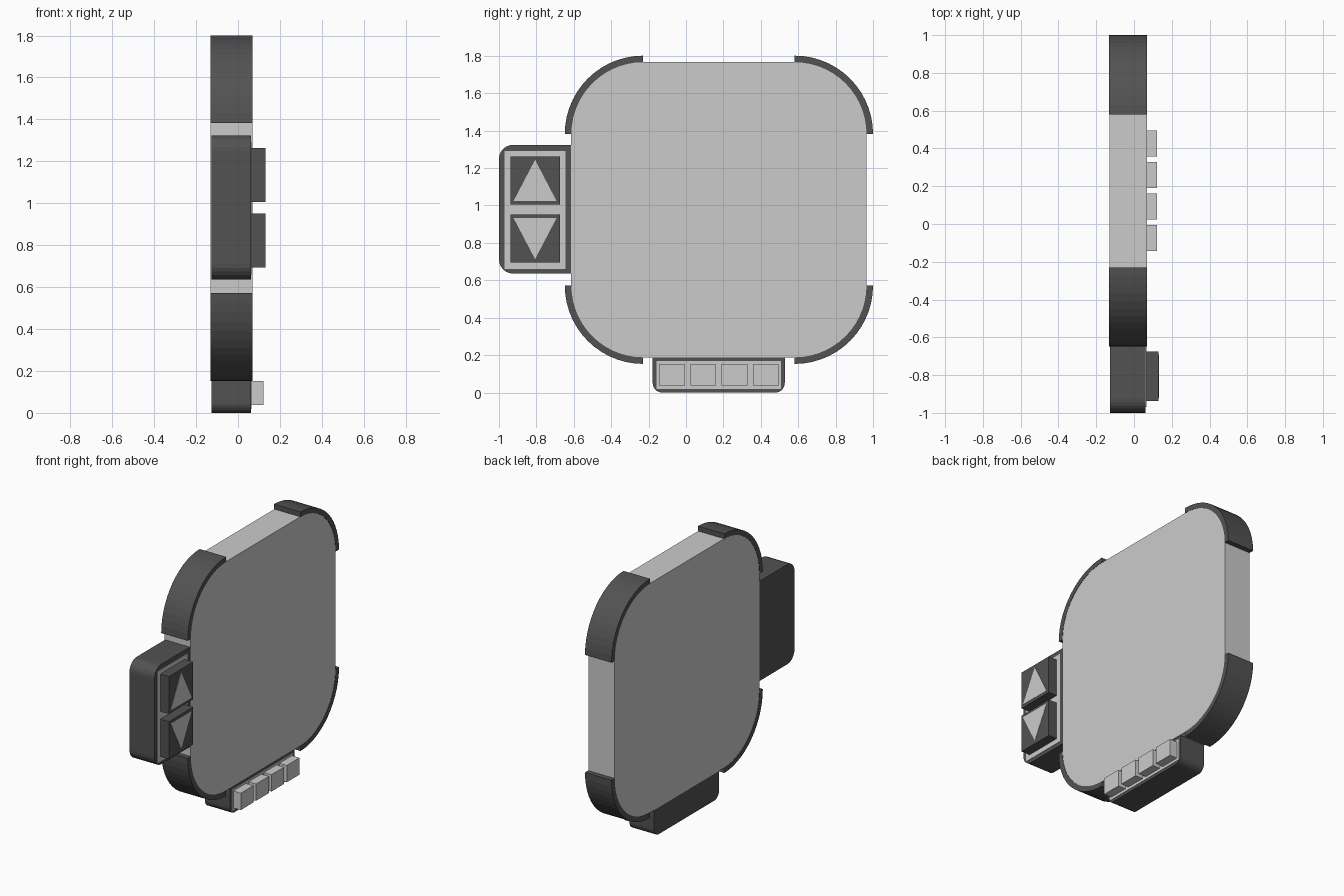
import bpy, bmesh
from math import cos, sin, pi

if "Cube" in bpy.data.objects:
    bpy.data.objects.remove(bpy.data.objects["Cube"])


def material(name, v):
    m = bpy.data.materials.new(name)
    m.diffuse_color = (v, v, v, 1)
    m.use_nodes = True
    m.node_tree.nodes["Principled BSDF"].inputs["Base Color"].default_value = m.diffuse_color
    return m


DARK = material("dark_rubber", 0.085)
MID = material("mid_grey", 0.6)
LIGHT = material("light_grey", 0.8)


def prism(name, pts, x0, x1, mat):
    """Extrude a counter-clockwise (y, z) outline along x."""
    bm = bmesh.new()
    back = [bm.verts.new((x0, y, z)) for y, z in pts]
    front = [bm.verts.new((x1, y, z)) for y, z in pts]
    bm.faces.new(front)
    bm.faces.new(back[::-1])
    n = len(pts)
    for i in range(n):
        j = (i + 1) % n
        bm.faces.new((back[i], back[j], front[j], front[i]))
    bmesh.ops.recalc_face_normals(bm, faces=bm.faces)
    me = bpy.data.meshes.new(name)
    bm.to_mesh(me)
    bm.free()
    me.materials.append(mat)
    ob = bpy.data.objects.new(name, me)
    bpy.context.collection.objects.link(ob)
    return ob


def arc(cy, cz, r, a0, a1, n):
    return [(cy + r * cos(a0 + (a1 - a0) * i / n),
             cz + r * sin(a0 + (a1 - a0) * i / n)) for i in range(n + 1)]


def rounded(y0, y1, z0, z1, radii, n=6):
    """Rectangle with radii for top right, top left, bottom left, bottom right."""
    pts = []
    for k, (r, y, z, sy, sz) in enumerate(zip(
            radii, (y1, y0, y0, y1), (z1, z1, z0, z0), (-1, 1, 1, -1), (-1, -1, 1, 1))):
        if r:
            pts += arc(y + sy * r, z + sz * r, r, k * pi / 2, (k + 1) * pi / 2, n)
        else:
            pts.append((y, z))
    return pts


def box(name, y0, y1, z0, z1, x0, x1, mat):
    return prism(name, [(y0, z0), (y1, z0), (y1, z1), (y0, z1)], x0, x1, mat)


# Main slab
CY, CZ, HALF, OFF = 0.176, 0.977, 0.79, 0.405
prism("main_body", rounded(CY - HALF, CY + HALF, CZ - HALF, CZ + HALF,
                           [HALF - OFF] * 4, 14), -0.13, 0.068, MID)

# Corner bumpers
for k, (sy, sz) in enumerate(((1, 1), (-1, 1), (-1, -1), (1, -1))):
    c, a, b = (CY + sy * OFF, CZ + sz * OFF), k * pi / 2, (k + 1) * pi / 2
    prism(f"corner_bumper_{k + 1}",
          arc(*c, 0.419, a, b, 14) + arc(*c, 0.384, b, a, 14), -0.132, 0.07, DARK)

# Side panel with two arrow buttons
prism("side_panel", rounded(-1.0, -0.6, 0.636, 1.324, (0, 0.075, 0.075, 0)),
      -0.127, 0.062, DARK)
box("side_panel_inlay", -0.97, -0.643, 0.66, 1.292, 0.05, 0.065, MID)
for name, z0, z1, s in (("up", 1.005, 1.263, 1), ("down", 0.694, 0.952, -1)):
    box(f"{name}_button", -0.938, -0.674, z0, z1, 0.05, 0.13, DARK)
    zc = (z0 + z1) / 2
    prism(f"{name}_arrow", [(-0.922, zc - s * 0.11), (-0.692, zc - s * 0.11),
                            (-0.807, zc + s * 0.11)], 0.12, 0.132, LIGHT)

# Bottom panel with a row of four keys
prism("bottom_panel", rounded(-0.178, 0.528, 0.0, 0.2, (0, 0, 0.05, 0.05)),
      -0.127, 0.062, DARK)
box("bottom_panel_inlay", -0.158, 0.508, 0.018, 0.168, 0.05, 0.065, MID)
for i in range(4):
    y = -0.144 + i * 0.167
    box(f"key_{i + 1}", y, y + 0.138, 0.037, 0.153, 0.05, 0.122, LIGHT)
